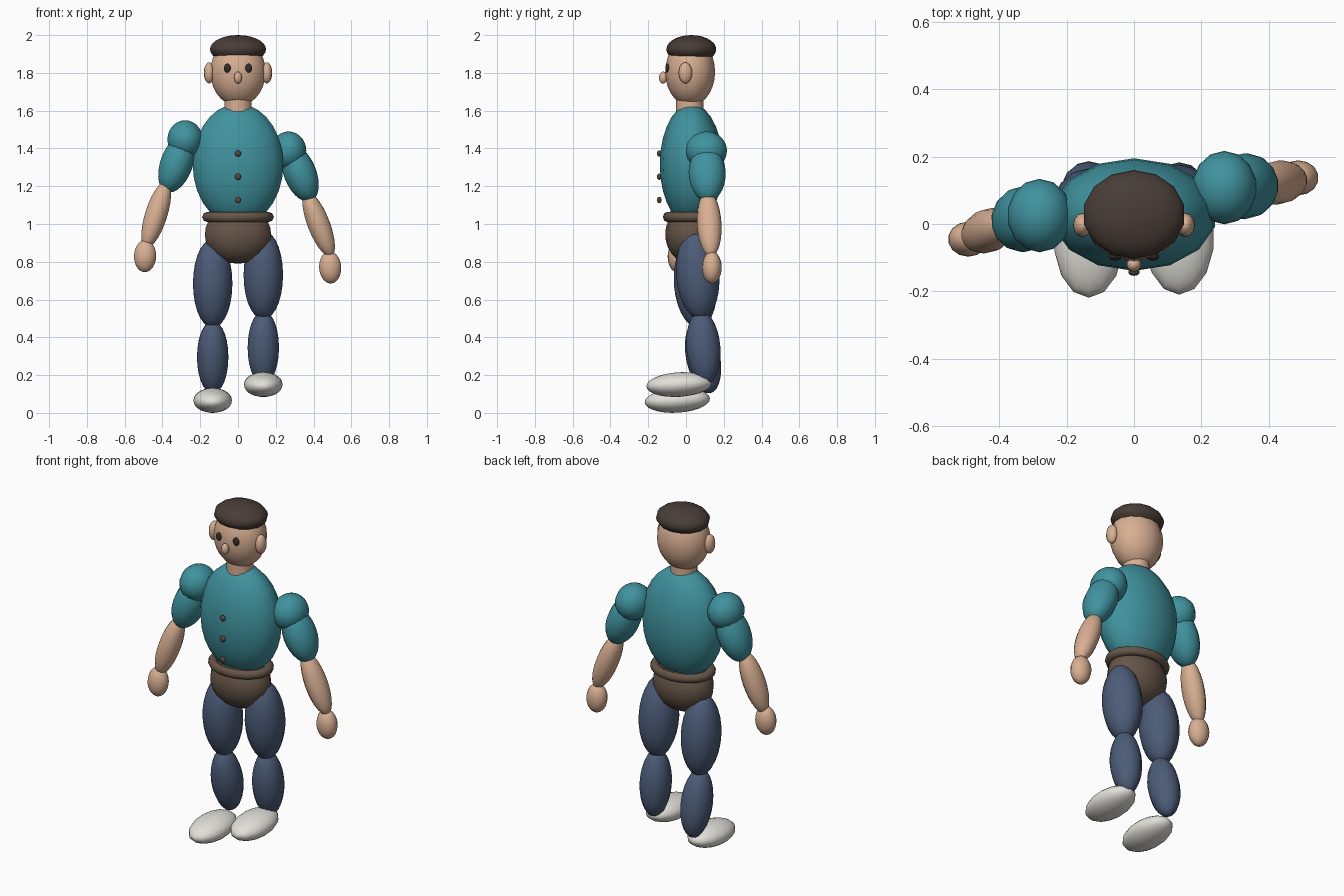
import bpy
import math
from mathutils import Vector

if "Cube" in bpy.data.objects:
    bpy.data.objects.remove(bpy.data.objects["Cube"])


def material(name, rgb):
    m = bpy.data.materials.new(name)
    m.diffuse_color = (*rgb, 1)
    m.use_nodes = True
    m.node_tree.nodes["Principled BSDF"].inputs["Base Color"].default_value = m.diffuse_color
    return m


SKIN = material("skin", (0.69, 0.43, 0.29))
SHIRT = material("teal_shirt", (0.051, 0.29, 0.345))
JEANS = material("denim_blue", (0.072, 0.107, 0.188))
BROWN = material("brown_leather", (0.135, 0.092, 0.066))
HAIR = material("dark_hair", (0.066, 0.046, 0.038))
SHOE = material("off_white", (0.76, 0.745, 0.69))
EYE = material("eye_black", (0.03, 0.026, 0.025))
BUTTON = material("button_brown", (0.10, 0.065, 0.05))


def finish(name, mat):
    ob = bpy.context.object
    ob.name = name
    ob.data.materials.append(mat)
    bpy.ops.object.shade_smooth()
    return ob


def ellipsoid(name, mat, centre, radii, up=(0, 0, 1), segs=14, rings=14):
    """Stretched sphere whose long axis follows the direction up."""
    bpy.ops.mesh.primitive_uv_sphere_add(segments=segs, ring_count=rings, radius=1, location=centre)
    ob = finish(name, mat)
    ob.scale = radii
    ob.rotation_mode = 'QUATERNION'
    ob.rotation_quaternion = Vector((0, 0, 1)).rotation_difference(Vector(up))
    return ob


# Head, hair and face
ellipsoid("head", SKIN, (0, 0.022, 1.805), (0.15, 0.132, 0.18))
ellipsoid("hair", HAIR, (0, 0.028, 1.925), (0.152, 0.132, 0.075))
ellipsoid("nose", SKIN, (0, -0.121, 1.775), (0.022, 0.022, 0.032), segs=10, rings=8)
for side, s in (("left", -1), ("right", 1)):
    ellipsoid(side + "_ear", SKIN, (s * 0.153, -0.003, 1.80), (0.028, 0.036, 0.056), segs=12, rings=10)
    ellipsoid(side + "_eye", EYE, (s * 0.056, -0.097, 1.825), (0.019, 0.012, 0.024), segs=10, rings=8)

# Neck
bpy.ops.mesh.primitive_cylinder_add(vertices=14, radius=0.073, depth=0.12, location=(0, 0.02, 1.62))
finish("neck", SKIN)
bpy.ops.object.shade_smooth_by_angle()

# Torso, pelvis and belt
ellipsoid("torso", SHIRT, (0, 0.028, 1.315), (0.246, 0.167, 0.322))
ellipsoid("pelvis", BROWN, (0, 0.025, 0.945), (0.18, 0.135, 0.155))
bpy.ops.mesh.primitive_torus_add(major_segments=20, minor_segments=8, major_radius=0.162,
                                 minor_radius=0.028, location=(0, 0.028, 1.037))
finish("belt", BROWN).scale = (1, 0.79, 0.95)

# Shirt buttons
for i, z in enumerate((1.373, 1.25, 1.127)):
    ellipsoid(f"button_{i + 1}", BUTTON, (0, -0.142, z), (0.017, 0.012, 0.017), segs=10, rings=8)

# Arms
ARM_RADII = {
    "shoulder": (SHIRT, (0.096, 0.109, 0.102)),
    "upper_arm": (SHIRT, (0.088, 0.098, 0.16)),
    "forearm": (SKIN, (0.06, 0.065, 0.185)),
    "hand": (SKIN, (0.06, 0.052, 0.085)),
}
ARM_POSE = {
    "left": {
        "shoulder": ((-0.28, 0.025, 1.447), (0, 0, 1)),
        "upper_arm": ((-0.325, 0.015, 1.32), (0.10, 0.02, 0.275)),
        "forearm": ((-0.433, -0.02, 1.05), (0.105, 0.035, 0.33)),
        "hand": ((-0.492, -0.045, 0.83), (0.01, 0.01, 0.3)),
    },
    "right": {
        "shoulder": ((0.268, 0.108, 1.388), (0, 0, 1)),
        "upper_arm": ((0.328, 0.112, 1.27), (-0.11, -0.01, 0.275)),
        "forearm": ((0.427, 0.123, 1.0), (-0.14, -0.02, 0.36)),
        "hand": ((0.488, 0.137, 0.77), (-0.02, 0, 0.3)),
    },
}
for side, parts in ARM_POSE.items():
    for part, (centre, up) in parts.items():
        mat, radii = ARM_RADII[part]
        ellipsoid(f"{side}_{part}", mat, centre, radii, up)

# Legs, with the right one slightly raised
for side, s, thigh, shin, shoe, lean in (
        ("left", -1, (0.05, 0.685), (0.09, 0.295), (-0.046, 0.066), 0.075),
        ("right", 1, (0.062, 0.73), (0.092, 0.345), (-0.037, 0.15), 0.03)):
    x = s * 0.134
    ellipsoid(side + "_thigh", JEANS, (x, *thigh), (0.107, 0.114, 0.235), (0, -0.03, 0.4))
    ellipsoid(side + "_shin", JEANS, (x, *shin), (0.085, 0.09, 0.195), (0, -lean, 0.37))
    ellipsoid(side + "_shoe", SHOE, (x, *shoe), (0.104, 0.173, 0.065), (0, -0.06, 1))
